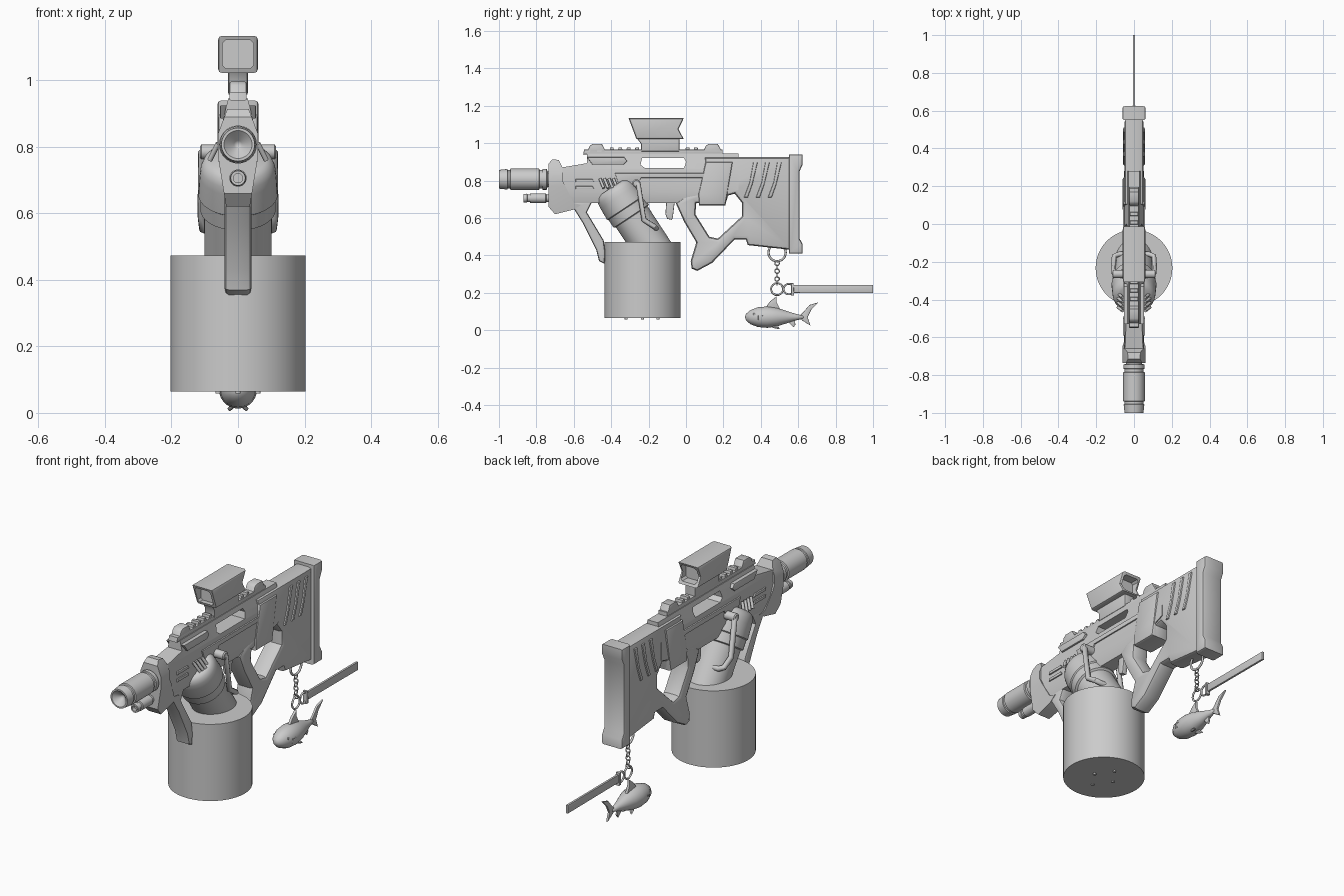
import bpy, bmesh, math
from mathutils import Vector, Matrix

if "Cube" in bpy.data.objects:
    bpy.data.objects.remove(bpy.data.objects["Cube"])

grey = bpy.data.materials.new("plain grey")
grey.diffuse_color = (0.6, 0.6, 0.6, 1)
grey.use_nodes = True
grey.node_tree.nodes["Principled BSDF"].inputs["Base Color"].default_value = grey.diffuse_color
SIDE = Matrix(((0, 0, 1, 0), (1, 0, 0, 0), (0, 1, 0, 0), (0, 0, 0, 1)))  # drawing plane -> y, z


def finish(ob, angle=35):
    bpy.ops.object.select_all(action='DESELECT')
    ob.select_set(True)
    bpy.context.view_layer.objects.active = ob
    if ob.type == 'CURVE':
        bpy.ops.object.convert(target='MESH')
        ob = bpy.context.object
    bm = bmesh.new()
    bm.from_mesh(ob.data)
    bmesh.ops.remove_doubles(bm, verts=bm.verts, dist=1e-5)
    bmesh.ops.recalc_face_normals(bm, faces=bm.faces)
    bm.to_mesh(ob.data)
    bm.free()
    ob.data.materials.clear()
    ob.data.materials.append(grey)
    bpy.ops.object.shade_smooth_by_angle(angle=math.radians(angle))
    return ob


def curve_object(name, dims):
    cu = bpy.data.curves.new(name, 'CURVE')
    cu.dimensions = dims
    ob = bpy.data.objects.new(name, cu)
    bpy.context.collection.objects.link(ob)
    return ob, cu


def add_loop(cu, pts, closed=True):
    s = cu.splines.new('POLY')
    s.points.add(len(pts) - 1)
    for p, q in zip(s.points, pts):
        p.co = (*q, 1) if len(q) == 3 else (*q, 0, 1)
    s.use_cyclic_u = closed


def plate(name, pts, half, bevel=0.008, holes=(), x=0):
    """Side outline (y, z) thickened along x, with rounded rims."""
    ob, cu = curve_object(name, '2D')
    cu.fill_mode = 'BOTH'
    for loop in (pts, *holes):
        add_loop(cu, loop)
    cu.extrude = half - bevel
    cu.bevel_depth = bevel
    cu.bevel_resolution = 1
    cu.offset = -bevel
    ob.matrix_world = Matrix.Translation((x, 0, 0)) @ SIDE
    return finish(ob)


def tube(name, pts, r, closed=False):
    ob, cu = curve_object(name, '3D')
    add_loop(cu, pts, closed)
    cu.bevel_depth = r
    cu.bevel_resolution = 2
    cu.use_fill_caps = True
    return finish(ob, 50)


def ring(name, c, R, r, facing='x'):
    a = [math.tau * i / 24 for i in range(24)]
    f = {'x': lambda u, v: (0, u, v), 'y': lambda u, v: (u, 0, v)}[facing]
    return tube(name, [Vector(c) + Vector(f(R * math.cos(t), R * math.sin(t))) for t in a], r, True)


def mesh_object(name, bm):
    me = bpy.data.meshes.new(name)
    bm.to_mesh(me)
    bm.free()
    ob = bpy.data.objects.new(name, me)
    bpy.context.collection.objects.link(ob)
    return ob


def lathe(name, start, direction, profile, n=40):
    """Profile of (distance, radius) spun around an axis."""
    bm = bmesh.new()
    vs = [bm.verts.new((r, 0, d)) for d, r in profile]
    es = [bm.edges.new(e) for e in zip(vs, vs[1:])]
    bmesh.ops.spin(bm, geom=vs + es, cent=(0, 0, 0), axis=(0, 0, 1), angle=math.tau, steps=n, use_merge=True)
    ob = mesh_object(name, bm)
    q = Vector(direction).to_track_quat('Z', 'Y').to_matrix().to_4x4()
    ob.matrix_world = Matrix.Translation(start) @ q
    return finish(ob)


def prism(name, section, y0, y1):
    """Cross-section (x, z), mirrored in x, swept along y."""
    bm = bmesh.new()
    loop = section + [(-x, z) for x, z in reversed(section)]
    f = bm.faces.new([bm.verts.new((x, y0, z)) for x, z in loop])
    new = bmesh.ops.extrude_face_region(bm, geom=[f])['geom']
    bmesh.ops.translate(bm, vec=(0, y1 - y0, 0), verts=[v for v in new if isinstance(v, bmesh.types.BMVert)])
    return finish(mesh_object(name, bm))


def cut(ob, tool, op):
    m = ob.modifiers.new(op, 'BOOLEAN')
    m.operation, m.object, m.solver = op, tool, 'EXACT'
    bpy.context.view_layer.objects.active = ob
    bpy.ops.object.modifier_apply(modifier=m.name)
    bpy.data.objects.remove(tool)
    return finish(ob, 25)


# receiver with through slot, trimmed to a faceted cross-section
receiver = plate("receiver", [(-.665, .87), (-.53, .893), (-.53, .945), (.28, .945), (.28, .75), (.07, .68),
                 (-.6, .68), (-.665, .8)], .09, .002,
                 [[(-.243, .885), (-.235, .92), (-.01, .92), (0, .9), (-.01, .867), (-.22, .867)]])
cut(receiver, prism("receiver_section", [(.026, .96), (.05, .86), (.053, .74), (.034, .66)], -.8, .4), 'INTERSECT')

# stock, grip and thumb hole
plate("stock_and_grip", [(.1, .925), (.56, .925), (.56, .43), (.33, .455), (.32, .485), (.26, .485), (.14, .36),
      (.06, .317), (.03, .33), (.025, .37), (.055, .47), (-.01, .58), (-.055, .68), (0, .72), (.1, .75)],
      .05, .02, [[(.055, .68), (.21, .67), (.225, .72), (.26, .73), (.3, .68), (.3, .61), (.17, .49),
                  (.125, .5), (.05, .62)]])
plate("butt_pad", [(.55, .94), (.624, .94), (.624, .885), (.607, .85), (.607, .49), (.624, .46), (.624, .41),
      (.55, .41)], .062, .012)
plate("stock_band", [(.105, .9), (.25, .9), (.222, .73), (.21, .668), (.07, .668), (.066, .73)], .06, .012)
for i in range(3):
    y = .31 + i * .064
    plate("stock_rib", [(y + .05, .898), (y + .073, .898), (y + .045, .78), (y + .02, .71), (y, .71), (y + .03, .79)],
          .058, .006)
plate("trigger", [(-.105, .69), (-.11, .62), (-.1, .595), (-.075, .59), (-.07, .605), (-.06, .69)], .014, .004)

# front collar and slanted foregrip
collar = plate("front_collar", [(-.735, .89), (-.715, .914), (-.68, .91), (-.66, .87), (-.66, .8), (-.6, .68),
               (-.56, .67), (-.6, .645), (-.7, .62), (-.735, .66)], .09, .002)
cut(collar, prism("collar_section", [(.026, .93), (.06, .84), (.06, .77), (.034, .61)], -.8, -.5), 'INTERSECT')
plate("foregrip", [(-.68, .64), (-.6, .65), (-.55, .57), (-.48, .43), (-.465, .37), (-.435, .355), (-.432, .42),
      (-.44, .48), (-.53, .63), (-.5, .69), (-.66, .69)], .04, .012)

# barrel and lower tube
lathe("muzzle", (0, -1, .807), (0, 1, 0), [(.04, 0), (.03, .012), (0, .042), (0, .05), (.045, .055), (.047, .05),
      (.06, .05), (.062, .057), (.215, .057), (.217, .05), (.232, .05), (.234, .056), (.255, .056), (.26, .042), (.34, .042)])
lathe("lower_tube", (0, -.87, .706), (0, 1, 0), [(.02, 0), (.02, .014), (0, .014), (0, .022), (.02, .024),
      (.022, .02), (.035, .02), (.037, .026), (.12, .026), (.125, .02), (.2, .02)], 24)

# top rail with sights and teeth
plate("rail", [(-.55, .94), (-.545, .965), (.195, .965), (.195, .94)], .026, .004)
for a in (-.53, .09):
    plate("rail_sight", [(a, .95), (a + .015, .985), (a + .03, .996), (a + .08, .996), (a + .105, .95)], .026, .005)
for y in (-.41, -.365, -.32, -.275, -.005, .04):
    plate("rail_tooth", [(y, .95), (y + .004, .978), (y + .022, .978), (y + .028, .95)], .022, .003)

# side details on both flanks
for s in (1, -1):
    plate("side_panel", [(-.53, .925), (-.33, .925), (-.315, .905), (-.335, .885), (-.5, .885)], .012, .004, x=s * .042)
    plate("side_trim", [(-.38, .84), (.1, .84), (.1, .815), (-.24, .815), (-.26, .78), (-.36, .78)], .006, .003, x=s * .052)
    for z in (.8, .762):
        plate("side_bar", [(-.59, z - .008), (-.59, z + .008), (-.5, z + .008), (-.49, z - .008)], .006, .003, x=s * .053)
    for i in range(4):
        y = -.46 + i * .024
        tube("vent_fin", [(s * .06, y, .81), (s * .085, y + .02, .76)], .008)

# optic on its mount, hollow at both ends
optic = plate("optic", [(-.307, 1.134), (-.012, 1.134), (-.04, 1.075), (-.012, 1.022), (-.265, 1.022)], .06, .012)
for y0, y1 in ((-.4, -.245), (-.065, .1)):
    cut(optic, prism("optic_pocket", [(.036, 1.122), (.046, 1.112), (.046, 1.045), (.036, 1.035)], y0, y1), 'DIFFERENCE')
plate("optic_mount", [(-.265, 1.03), (-.24, .995), (-.24, .955), (-.035, .955), (-.035, 1.03)], .03, .008)

# display stand: drum, small feet and tilted neck
lathe("stand_drum", (0, -.233, .065), (0, 0, 1), [(0, 0), (0, .203), (.408, .203), (.408, 0)], 64)
for x, y in ((0, -.32), (0, -.15), (.06, -.233), (-.06, -.233)):
    lathe("stand_foot", (x, y, .058), (0, 0, 1), [(0, 0), (0, .008), (.01, .008)], 12)
lathe("stand_neck", (0, -.395, .765), (0, .55, -.83), [(0, 0), (0, .085), (.012, .103), (.035, .112), (.06, .115),
      (.13, .119), (.135, .113), (.185, .113), (.19, .102), (.5, .1)], 48)
tube("neck_bail", [(.095, -.27, .79), (.107, -.255, .78), (.108, -.225, .59), (.105, -.17, .555), (.08, -.16, .545),
     (-.08, -.16, .545), (-.105, -.17, .555), (-.108, -.225, .59), (-.107, -.255, .78), (-.095, -.27, .79)], .014)
for s in (1, -1):
    lathe("bail_pivot", (s * .05, -.265, .785), (s, 0, 0), [(0, .022), (.06, .022), (.065, .016), (.065, 0)], 20)

# hanging ring, chain and strap
ring("stock_ring", (0, .487, .415), .046, .006)
for i in range(6):
    ring("chain_link", (0, .487, .358 - i * .021), .012, .003, 'xy'[i % 2])
ring("key_ring", (0, .487, .22), .032, .005)
ring("strap_ring", (0, .55, .22), .028, .005)
plate("strap", [(.575, .2), (.575, .242), (1, .242), (1, .198)], .006, .002)
plate("strap_clamp", [(.562, .185), (.562, .252), (.575, .252), (.578, .185)], .012, .003)

# shark charm
lathe("shark_body", (0, .315, .07), (0, 1, 0), [(0, 0), (.006, .018), (.03, .038), (.07, .053), (.12, .057), (.17, .05),
      (.22, .034), (.27, .018), (.31, .009), (.32, 0)], 28)
plate("shark_dorsal_fin", [(.42, .115), (.45, .155), (.485, .182), (.485, .15), (.505, .11)], .008, .004)
plate("shark_tail_fin", [(.6, .07), (.63, .1), (.66, .135), (.71, .15), (.67, .11), (.65, .07), (.665, .025), (.625, .05)],
      .006, .003)
plate("shark_belly_fin", [(.54, .05), (.575, .015), (.585, .03), (.58, .065)], .006, .003)
for s in (1, -1):
    fin = plate("shark_side_fin", [(.41, .0), (.46, .0), (.5, -.075), (.47, -.065), (.43, -.035)], .006, .003)
    fin.matrix_world = Matrix.Translation((s * .03, 0, .055)) @ Matrix.Rotation(-s * math.radians(-52), 4, 'Y') @ fin.matrix_world
    lathe("shark_eye", (s * .036, .365, .085), (s, 0, 0), [(0, .008), (.008, .006), (.01, 0)], 12)
    for i in range(3):
        tube("shark_gill", [(s * .051, .385 + i * .012, .055), (s * .053, .385 + i * .012, .08)], .002)
